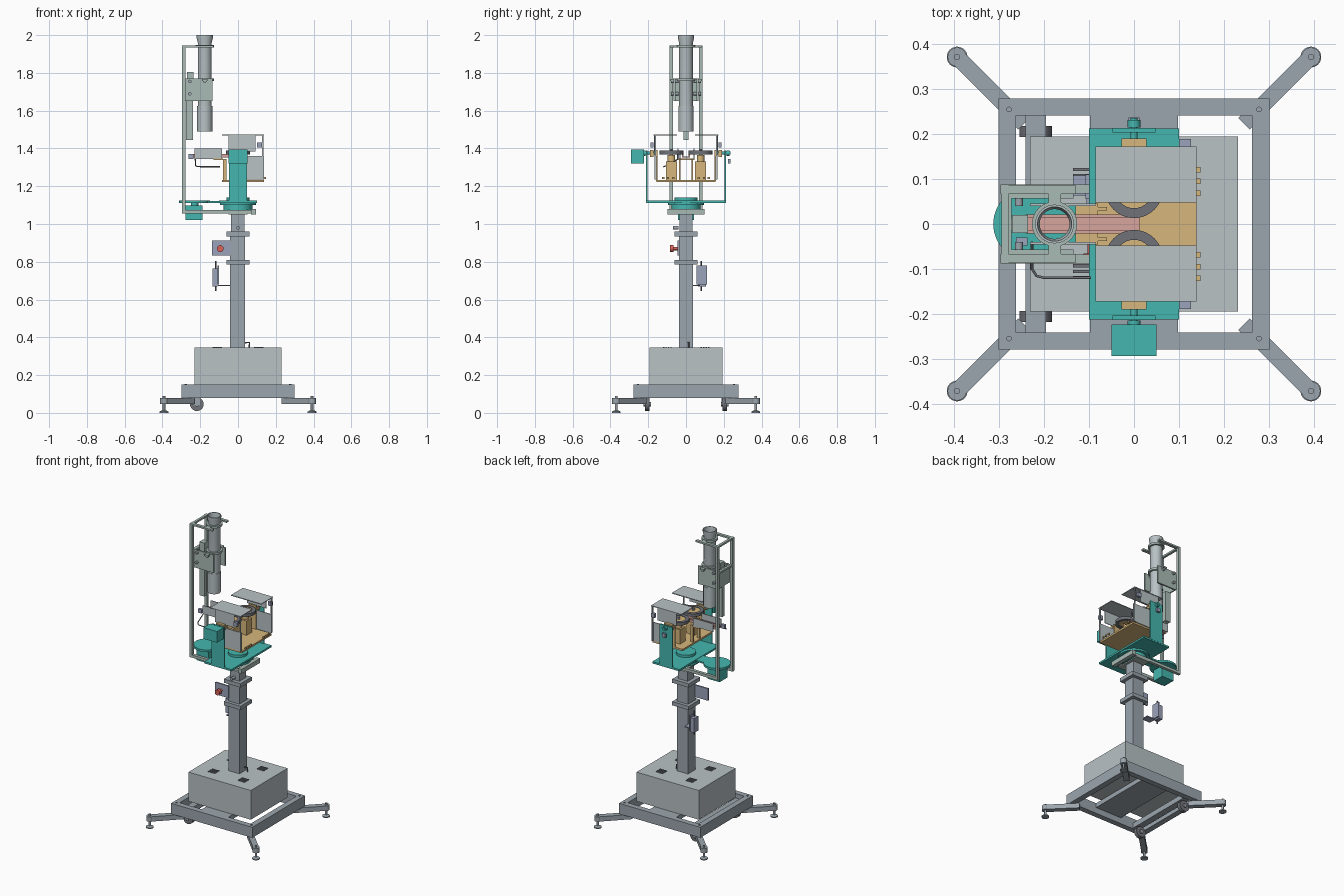
import bpy, math
from mathutils import Vector

if "Cube" in bpy.data.objects:
    bpy.data.objects.remove(bpy.data.objects["Cube"])

def mat(name, c):
    m = bpy.data.materials.new(name)
    m.diffuse_color = (*c, 1)
    m.use_nodes = True
    m.node_tree.nodes["Principled BSDF"].inputs["Base Color"].default_value = m.diffuse_color
    return m

FRAME = mat("frame_grey", (.33, .38, .42))
PANEL = mat("panel_grey", (.48, .54, .56))
TEAL = mat("teal", (.06, .47, .43))
GOLD = mat("ochre", (.68, .47, .2))
PINK = mat("pink", (.68, .38, .34))
DARK = mat("dark_rubber", (.16, .17, .19))
SAGE = mat("sage_grey", (.4, .5, .46))
BLUE = mat("slate_blue", (.33, .37, .5))
RED = mat("red", (.7, .12, .1))

def mesh(name, verts, faces, m):
    me = bpy.data.meshes.new(name)
    me.from_pydata(verts, [], faces)
    o = bpy.data.objects.new(name, me)
    bpy.context.collection.objects.link(o)
    me.materials.append(m)
    return o

def box(name, x, y, z, m):
    v = [(a, b, c) for a in x for b in y for c in z]
    return mesh(name, v, [(0, 1, 3, 2), (4, 6, 7, 5), (0, 4, 5, 1), (2, 3, 7, 6), (0, 2, 6, 4), (1, 5, 7, 3)], m)

def pair(name, x, y, z, m):
    """Two boxes mirrored across y = 0."""
    box(name + "_back", x, y, z, m)
    box(name + "_front", x, (-y[1], -y[0]), z, m)

def lathe(name, c, prof, m, axis='Z', ring=False, n=32):
    """Revolve (radius, height) points; ring closes the profile on itself."""
    k = len(prof)
    v = []
    for i in range(n):
        a = 2 * math.pi * i / n
        for r, h in prof:
            p = (r * math.cos(a), r * math.sin(a), h)
            if axis == 'Y': p = (p[1], p[2], p[0])
            if axis == 'X': p = (p[2], p[0], p[1])
            v.append(tuple(Vector(p) + Vector(c)))
    f = [(i * k + j, (i + 1) % n * k + j, (i + 1) % n * k + (j + 1) % k, i * k + (j + 1) % k)
         for i in range(n) for j in range(k if ring else k - 1)]
    if not ring:
        f += [tuple(i * k for i in reversed(range(n))), tuple(i * k + k - 1 for i in range(n))]
    o = mesh(name, v, f, m)
    bpy.context.view_layer.objects.active = o
    o.select_set(True)
    bpy.ops.object.shade_smooth_by_angle(angle=math.radians(35))
    o.select_set(False)
    return o

def cyl(name, c, r, h0, h1, m, axis='Z', n=32):
    return lathe(name, c, [(r, h0), (r, h1)], m, axis, n=n)

def tube(name, c, ri, ro, h0, h1, m):
    return lathe(name, c, [(ri, h0), (ro, h0), (ro, h1), (ri, h1)], m, ring=True)

def wire(name, pts, r, m):
    cu = bpy.data.curves.new(name, 'CURVE')
    cu.dimensions = '3D'
    cu.bevel_depth = r
    cu.bevel_resolution = 2
    s = cu.splines.new('POLY')
    s.points.add(len(pts) - 1)
    for p, q in zip(s.points, pts):
        p.co = (*q, 1)
    o = bpy.data.objects.new(name, cu)
    bpy.context.collection.objects.link(o)
    cu.materials.append(m)

# Base frame, cross members and castors
pair("base_rail", (-.3, .3), (.241, .278), (.08, .15), FRAME)
for s in (-1, 1):
    box("base_side_rail", sorted((s * .262, s * .3)), (-.241, .241), (.08, .15), FRAME)
box("column_mount_plate", (-.098, .098), (-.241, .241), (.12, .15), FRAME)
box("axle_bar", (-.24, -.195), (-.241, .241), (.085, .12), FRAME)
for s in (-1, 1):
    cyl("transport_wheel", (-.218, s * .205, .046), .036, -.012, .012, DARK, 'Y')
    cyl("wheel_hub", (-.218, s * .205, .046), .012, -.02, .02, FRAME, 'Y')
    box("wheel_fork", (-.235, -.2), (s * .205 - .018, s * .205 - .013), (.04, .09), FRAME)

# Outrigger legs with levelling feet
for sx in (-1, 1):
    for sy in (-1, 1):
        leg = box("outrigger_leg", (-.105, .105), (-.018, .018), (-.016, .016), FRAME)
        leg.location = (sx * .318, sy * .296, .062)
        leg.rotation_euler.z = math.atan2(sy, sx)
        foot = (sx * .392, sy * .37, 0)
        cyl("leg_end", foot, .021, .046, .078, FRAME)
        lathe("foot_pad", foot, [(.023, 0), (.023, .007), (.012, .013)], FRAME)
        cyl("foot_screw", foot, .007, .01, .09, FRAME, n=12)
        cyl("frame_bolt", (sx * .277, sy * .254, 0), .006, .148, .154, FRAME, n=12)
        # vent slats on the power box
        for k in range(4):
            box("vent_slat", (sx * .11 - .025, sx * .11 + .025),
                (sy * .1 - .022 + k * .013, sy * .1 - .015 + k * .013), (.345, .349), DARK)

# Power box
box("power_box", (-.23, .23), (-.194, .194), (.15, .345), PANEL)
wire("box_cable", [(.06, .015, .34), (.06, .015, .372), (.03, .01, .372)], .004, DARK)

# Telescopic column with clamp collars
box("column_outer", (-.042, .038), (-.038, .038), (.12, .95), FRAME)
box("column_inner", (-.036, .034), (-.034, .034), (.95, 1.08), FRAME)
for z in (.785, .935):
    box("column_collar", (-.062, .06), (-.06, .06), (z, z + .025), FRAME)
cyl("clamp_knob", (0, -.04, .98), .01, -.03, 0, FRAME, 'Y', 12)

# Emergency stop and hand controller
box("stop_plate", (-.138, -.04), (-.044, -.034), (.832, .912), BLUE)
cyl("stop_stem", (-.094, 0, .87), .009, -.065, -.044, RED, 'Y', 16)
cyl("stop_button", (-.094, 0, .87), .018, -.085, -.065, RED, 'Y')
box("controller_body", (-.135, -.108), (.063, .107), (.67, .765), BLUE)
box("controller_cradle", (-.108, -.1), (.055, .11), (.68, .78), BLUE)
box("cradle_bracket", (-.105, -.042), (.025, .075), (.672, .678), BLUE)
wire("controller_cable", [(-.118, .08, .645), (-.118, .08, .805)], .004, DARK)

# Pan turntable, drive pulley and motor
lathe("turntable", (0, 0, 0), [(.055, 1.065), (.078, 1.075), (.078, 1.1), (.095, 1.1), (.095, 1.112)], TEAL)
box("pan_plate", (-.1, .1), (-.212, .212), (1.112, 1.124), TEAL)
cyl("pan_hub", (0, 0, 0), .06, 1.124, 1.14, TEAL)
box("pulley_arm", (-.2, -.09), (-.04, .04), (1.112, 1.122), TEAL)
cyl("drive_pulley", (-.23, 0, 0), .082, 1.11, 1.124, TEAL)
box("pan_motor", (-.277, -.188), (-.042, .042), (1.022, 1.098), TEAL)
cyl("pan_motor_neck", (-.23, 0, 0), .02, 1.098, 1.112, TEAL)

# Yoke arms, trunnions and tilt motor
pair("yoke_arm", (-.048, .048), (.203, .213), (1.12, 1.39), TEAL)
for s in (-1, 1):
    cyl("trunnion_shaft", (0, s * .2, 1.375), .008, -.04, .035, TEAL, 'Y', 16)
    cyl("trunnion_collar", (0, s * .222, 1.375), .014, -.008, .008, TEAL, 'Y', 16)
pair("bearing_block", (-.028, .028), (.172, .19), (1.355, 1.392), GOLD)
box("tilt_motor", (-.05, .05), (-.292, -.223), (1.32, 1.395), TEAL)
box("tilt_encoder", (-.012, .012), (.222, .236), (1.32, 1.345), BLUE)

# Tilt tray and its side supports
box("tilt_tray", (-.085, .138), (-.157, .157), (1.222, 1.234), GOLD)
pair("tray_side_arm", (-.028, .028), (.15, .158), (1.23, 1.392), GOLD)
pair("arm_bridge", (-.028, .028), (.155, .175), (1.365, 1.375), GOLD)
pair("side_guard", (.0, .138), (.157, .162), (1.235, 1.36), PANEL)

# Throwing wheels on upright motors
for s in (-1, 1):
    y = s * .077
    box("wheel_motor", (-.03, .03), (y - .029, y + .029), (1.234, 1.33), GOLD)
    cyl("motor_neck", (0, y, 0), .02, 1.33, 1.365, GOLD)
    tube("throwing_tyre", (0, y, 0), .042, .064, 1.368, 1.388, DARK)
    cyl("wheel_disc", (0, y, 0), .043, 1.372, 1.384, GOLD)
    cyl("wheel_nut", (0, y, 0), .01, 1.38, 1.398, FRAME, n=6)
    # guard cover bolts along the right edge
    for d in (.068, .095, .12):
        box("tray_bolt", (.138, .147), (s * d - .006, s * d + .006), (1.238, 1.25), GOLD)

# Wheel covers
pair("wheel_cover", (-.085, .138), (.048, .172), (1.468, 1.473), PANEL)
pair("cover_side_plate", (-.05, .092), (.166, .17), (1.385, 1.468), PANEL)
pair("cover_post", (.128, .136), (.16, .168), (1.235, 1.47), PANEL)
pair("cover_sensor", (.1, .126), (.172, .188), (1.405, 1.432), BLUE)

# Feed chute between the wheels
pair("chute_upright", (-.08, -.06), (.03, .038), (1.234, 1.345), GOLD)
box("chute_bridge", (-.13, -.08), (-.045, .045), (1.338, 1.348), GOLD)
box("chute_floor", (-.24, .012), (-.02, .02), (1.352, 1.358), PINK)
pair("chute_rail", (-.24, .012), (.014, .021), (1.358, 1.37), PINK)
pair("chute_side", (-.23, -.085), (.04, .045), (1.345, 1.4), PANEL)
box("chute_gate_servo", (-.262, -.236), (-.048, -.03), (1.345, 1.37), BLUE)
wire("chute_cable", [(-.226, -.04, 1.345), (-.226, -.1, 1.31), (-.216, -.115, 1.305), (-.2, -.119, 1.303),
                     (-.095, -.119, 1.303)], .003, DARK)

# Feeder tower frame
pair("tower_post", (-.296, -.278), (.068, .088), (1.055, 1.945), SAGE)
pair("tower_foot_beam", (-.296, .09), (.068, .088), (1.055, 1.073), SAGE)
box("foot_cross_beam", (.068, .095), (-.098, .098), (1.05, 1.08), SAGE)
box("foot_column_tie", (-.05, .05), (-.088, .088), (1.05, 1.058), SAGE)
pair("tower_top_arm", (-.296, -.13), (.066, .086), (1.935, 1.946), SAGE)
for z in (1.757, 1.934):
    box("tower_cross_tie", (-.294, -.278), (-.088, .088), (z, z + .012), SAGE)
    tube("tube_clamp", (-.176, 0, 0), .036, .05, z, z + .014, SAGE)
    pair("clamp_ear", (-.19, -.162), (.042, .086), (z + .001, z + .011), SAGE)

# Ball tube with flared mouth and lower sleeve
lathe("ball_tube", (-.176, 0, 0), [(.033, 1.5), (.037, 1.5), (.037, 1.96), (.043, 1.985), (.043, 2), (.038, 2),
                                   (.033, 1.96)], PANEL, ring=True)
tube("tube_sleeve", (-.176, 0, 0), .034, .04, 1.49, 1.625, PANEL)

# Ball release plates, axles and drive
pair("release_plate", (-.28, -.134), (.056, .066), (1.65, 1.77), SAGE)
for x, z in ((-.255, 1.69), (-.176, 1.755), (-.255, 1.755)):
    for s in (-1, 1):
        cyl("release_axle", (x, s * .06, z), .009, -.02, .02, FRAME, 'Y', 16)
box("release_back", (-.28, -.272), (-.066, .066), (1.65, 1.77), SAGE)
box("tower_spine", (-.276, -.238), (-.014, .014), (1.445, 1.65), SAGE)
box("release_servo", (-.27, -.235), (-.02, .02), (1.74, 1.805), SAGE)
